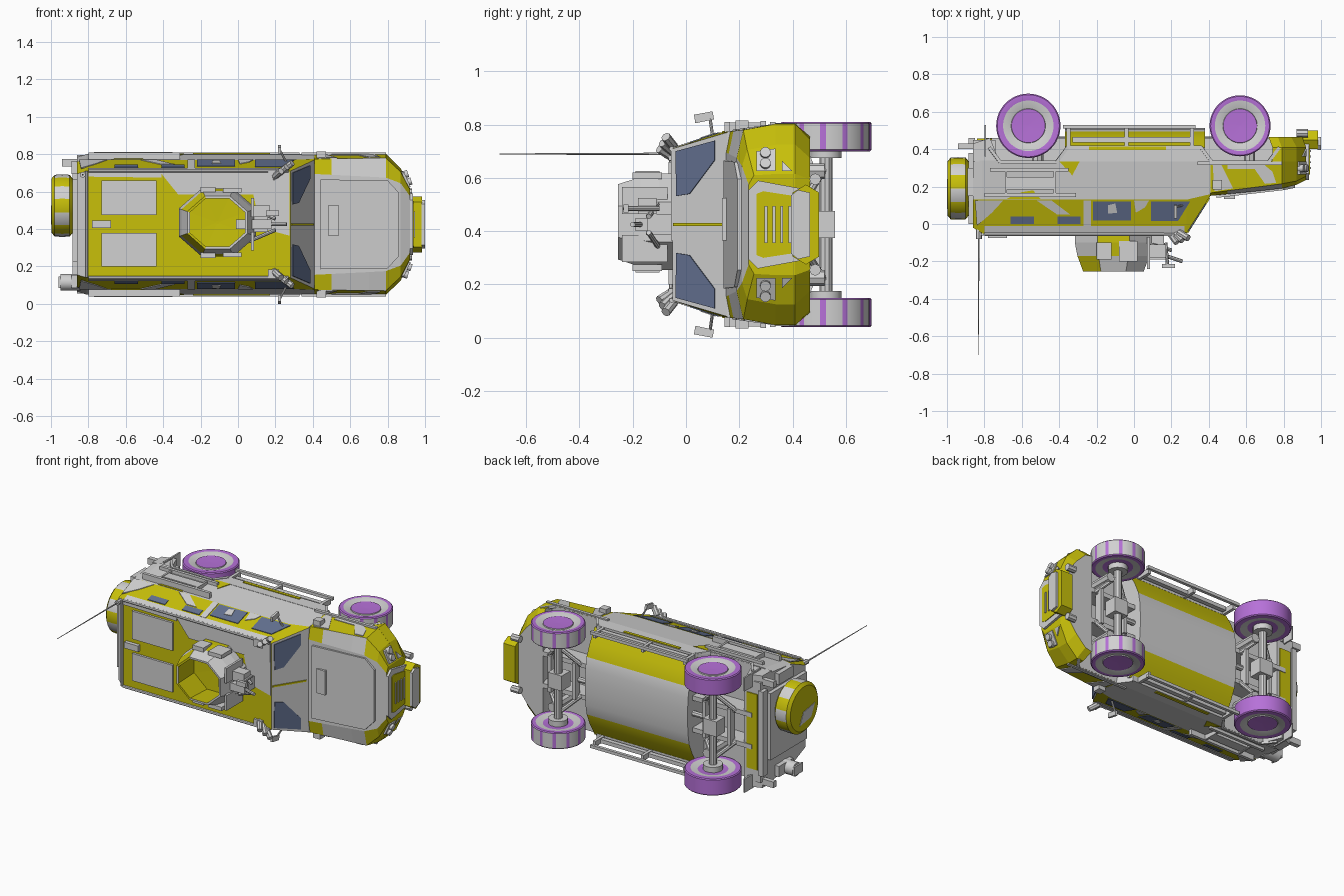
import bpy, bmesh, math
from mathutils import Vector

if "Cube" in bpy.data.objects:
    bpy.data.objects.remove(bpy.data.objects["Cube"])

MID = 0.425
def material(name, rgb):
    m = bpy.data.materials.new(name)
    m.use_nodes = True
    m.diffuse_color = (*rgb, 1)
    m.node_tree.nodes["Principled BSDF"].inputs["Base Color"].default_value = (*rgb, 1)
    return m
GREY, YELLOW, PURPLE, BLUE = range(4)
MATS = [material("light grey", (.64, .64, .64)), material("olive yellow", (.58, .53, .003)),
        material("purple", (.47, .165, .69)), material("blue glass", (.125, .165, .28))]

# Parts use (length, side, height); the vehicle lies on its side
def build(name, verts, faces, color=GREY, rule=None, smooth=False):
    bm = bmesh.new()
    vs = [bm.verts.new(v) for v in verts]
    for f in faces:
        bm.faces.new([vs[i] for i in f])
    bmesh.ops.recalc_face_normals(bm, faces=bm.faces)
    bm.normal_update()
    for f in bm.faces:
        f.material_index = rule(f.calc_center_median(), f.normal) if rule else color
    for v in bm.verts:
        x, s, h = v.co
        v.co = (x, -h, s + MID)
    me = bpy.data.meshes.new(name)
    bm.to_mesh(me)
    bm.free()
    for m in MATS:
        me.materials.append(m)
    ob = bpy.data.objects.new(name, me)
    bpy.context.collection.objects.link(ob)
    if smooth:
        bpy.ops.object.select_all(action='DESELECT')
        ob.select_set(True)
        bpy.context.view_layer.objects.active = ob
        bpy.ops.object.shade_smooth_by_angle(angle=math.radians(35))

def skin(name, rings, color=GREY, rule=None, smooth=False):
    n = len(rings[0])
    faces = [(r*n+i, r*n+(i+1) % n, (r+1)*n+(i+1) % n, (r+1)*n+i)
             for r in range(len(rings)-1) for i in range(n)]
    faces += [tuple(range(n)), tuple(range((len(rings)-1)*n, len(rings)*n))]
    build(name, [v for r in rings for v in r], faces, color, rule, smooth)

def hull(name, stations, rule, smooth=False):
    skin(name, [[(x, s, h) for s, h in half] + [(x, -s, h) for s, h in reversed(half)]
                for x, half in stations], rule=rule, smooth=smooth)

def box(name, x, s, h, color=GREY):
    skin(name, [[(a, s[0], h[0]), (a, s[1], h[0]), (a, s[1], h[1]), (a, s[0], h[1])]
                for a in x], color)

def slab(name, pts, h, color=GREY):
    skin(name, [[(x, s, a) for x, s in pts] for a in h], color)

def side_slab(name, pts, s, color=GREY):
    skin(name, [[(x, a, h) for x, h in pts] for a in s], color)

def tube(name, a, b, r, color=GREY, n=8, r2=None):
    a, b = Vector(a), Vector(b)
    d = (b - a).normalized()
    u = d.orthogonal().normalized()
    w = d.cross(u)
    dirs = [u*math.cos(2*math.pi*i/n) + w*math.sin(2*math.pi*i/n) for i in range(n)]
    skin(name, [[a + q*r for q in dirs], [b + q*(r2 or r) for q in dirs]], color, smooth=True)

def side_at(h):
    return .285 + (.05-h)/3 if h > -.13 else .345 + (-.13-h)*.143

def side_plate(name, pts, color, lift=.004):
    for k in (1, -1):
        skin(name, [[(x, k*(side_at(h)+o), h) for x, h in pts] for o in (-.002, lift)], color)

def rect(x0, x1, h0, h1):
    return [(x0, h0), (x1, h0), (x1, h1), (x0, h1)]

# Cabin and bonnet shells
cab = [(.285, .05), (.345, -.13), (.375, -.34)]
hull("cabin", [(-.86, [(.27, .02), (.335, -.13), (.36, -.34)]), (-.81, cab), (.28, cab),
               (.41, [(.345, -.153), (.35, -.16), (.375, -.34)])],
     lambda c, n: YELLOW if n.z > .9 or (c.z > -.13 and abs(n.y) > .5) else GREY)
def bonnet_rule(c, n):
    if abs(n.y) > .85 or (c.x > .8 and n.z < .8):
        return YELLOW
    return YELLOW if abs(c.y) > .2 and (c.x < .5 or c.x > .8) else GREY
hull("bonnet", [(.40, [(.27, -.15), (.349, -.165), (.375, -.34)]),
                (.50, [(.265, -.16), (.351, -.178), (.375, -.34)]),
                (.70, [(.255, -.18), (.354, -.203), (.375, -.34)]),
                (.79, [(.25, -.19), (.355, -.215), (.378, -.34)]),
                (.87, [(.22, -.21), (.28, -.23), (.3, -.34)]),
                (.92, [(.15, -.235), (.185, -.255), (.19, -.34)])], bonnet_rule)
chin = [[(.74, .378), (.79, .378), (.87, .3), (.92, .19)],
        [(.72, .33), (.77, .32), (.84, .25), (.9, .17)]]
skin("chin", [[(x, s, h) for x, s in half] + [(x, -s, h) for x, s in reversed(half)]
              for half, h in zip((chin[0], chin[0], chin[1]), (-.335, -.41, -.465))],
     rule=lambda c, n: GREY if n.z < -.8 or n.x < -.5 else YELLOW)
skin("bonnet_panel", [[(.44, s*.24, -.152+o) for s in (1, -1)] + [(.8, -.235, -.193+o),
     (.86, -.17, -.205+o), (.86, .17, -.205+o), (.8, .235, -.193+o)] for o in (-.01, .012)])
box("bonnet_vent", (.48, .54), (-.06, .1), (-.16, -.135))

# Belly and lower skirts
hull("belly", [(x, [(.355, -.34), (.355, -.41), (.27, -.46), (.19, -.495), (.12, -.507), (.04, -.512)])
               for x in (-.37, .38)],
     lambda c, n: YELLOW if .19 < abs(c.y) < .34 and n.z < -.5 else GREY, smooth=True)
box("rear_floor", (-.86, -.74), (-.33, .33), (-.45, -.335))
box("rear_floor_band", (-.84, -.76), (-.25, .25), (-.456, -.45), YELLOW)
for k in (1, -1):
    side_slab("side_skirt", [(-.42, -.335), (.42, -.335), (.36, -.42), (-.36, -.42)],
              (k*.34, k*.376))
    side_slab("rear_skirt", [(-.86, -.335), (-.72, -.335), (-.77, -.46), (-.86, -.43)],
              (k*.3, k*.37))
    side_slab("skirt_stripe", rect(-.24, .17, -.415, -.395), (k*.374, k*.381), YELLOW)
    box("step_board", (-.33, .31), (k*.345, k*.37), (-.465, -.435))
    box("step_bar", (-.38, .33), (k*.365, k*.385), (-.53, -.51))
    for x in (-.36, -.05, .3):
        box("step_bracket", (x, x+.02), (k*.34, k*.375), (-.515, -.40))
    # Wheel arch lips
    for cx in (-.565, .567):
        for a, b in (((-.21, -.41), (-.15, -.33)), ((-.15, -.33), (.15, -.33)), ((.15, -.33), (.21, -.41))):
            tube("arch_lip", (cx+a[0], k*.372, a[1]), (cx+b[0], k*.372, b[1]), .012, n=4)

# Side windows and paint patches
side_plate("side_window", rect(-.22, -.015, -.12, -.02), BLUE)
side_plate("side_window_patch", [(-.14, -.1), (-.1, -.11), (-.09, -.06), (-.14, -.055)], GREY, .007)
side_plate("door_window", [(.09, -.12), (.3, -.12), (.235, -.015), (.09, -.015)], BLUE)
for x in (-.66, -.41):
    side_plate("vision_slit", rect(x, x+.125, -.04, 0), BLUE)
side_plate("grey_patch", [(-.52, -.125), (-.44, -.125), (-.34, -.05), (-.41, -.05)], GREY)
side_plate("grey_patch", [(-.85, -.125), (-.7, -.125), (-.76, -.06), (-.84, .01)], GREY)
side_plate("grey_patch", rect(-.27, -.23, -.125, .01), GREY)
side_plate("grey_patch", [(0, -.125), (.08, -.125), (.06, -.09), (.01, -.06)], GREY)
side_plate("roof_edge_trim", rect(-.8, .27, .012, .046), GREY)
side_plate("yellow_patch", [(-.68, -.135), (-.5, -.135), (-.54, -.18), (-.6, -.17)], YELLOW)
side_plate("yellow_patch", [(-.33, -.26), (-.29, -.335), (-.4, -.335)], YELLOW)
side_plate("fender_patch", [(.43, -.175), (.53, -.19), (.46, -.33), (.42, -.33)], GREY)
side_plate("fender_patch", [(.7, -.215), (.76, -.22), (.74, -.28), (.68, -.33), (.62, -.33)], GREY)
side_plate("fender_line", rect(.5, .66, -.315, -.295), GREY)

# Windscreen glass
def screen(s, h, o):
    return (.28 + (.05-h)*.634 + o, s, h + o*.6)
for k in (1, -1):
    pts = [(.275, .037), (.315, -.11), (.242, -.11), (.115, -.015), (.107, .034)]
    skin("windscreen_glass", [[screen(k*s, h, o) for s, h in pts] for o in (-.002, .005)], BLUE)
skin("windscreen_bar", [[screen(s, h, o) for s, h in ((-.005, .045), (.005, .045), (.005, -.14), (-.005, -.14))]
                        for o in (-.002, .006)], YELLOW)

# Roof hatches and trim
box("roof_hatch", (-.73, -.435), (.05, .235), (.045, .065))
box("roof_hatch", (-.73, -.435), (-.225, -.045), (.045, .065))
box("roof_vent", (-.78, -.68), (-.02, .02), (.045, .075))
slab("roof_patch", [(-.42, .284), (.275, .284), (.275, .16), (-.32, .16)], (.045, .057))
slab("roof_patch", [(.08, .17), (.275, .17), (.275, -.06), (.12, -.02)], (.045, .056))
slab("roof_patch", [(-.8, .284), (-.41, .284), (-.41, .25), (-.8, .255)], (.045, .057))
for k in (1, -1):
    tube("roof_rail", (-.8, k*.285, .055), (.27, k*.285, .055), .009, n=6)
    tube("roof_cross_rail", (-.81, 0, .055), (-.81, k*.285, .055), .009, n=6)
    for i in range(3):
        tube("smoke_launcher", (.19+i*.025, k*(.25+i*.02), .045), (.23+i*.03, k*(.285+i*.022), .10-i*.012), .018)
    box("launcher_base", (.16, .22), (k*.24, k*.29), (.04, .065))

# Turret with open top
cx = -.11
prof = [(.23, .045), (.23, .10), (.215, .17), (.18, .255), (.165, .255), (.18, .07), (.01, .065)]
def turret_rule(c, n):
    if c.z < .068 or (c.x-cx)*n.x + c.y*n.y < -.01:
        return YELLOW
    if c.z > .17:
        return YELLOW if c.x < cx-.1 and abs(c.y) > .05 else GREY
    return YELLOW if abs(c.y) > .14 else GREY
skin("turret_shell", [[(cx + .97*r*math.cos(t), .01 + .85*r*math.sin(t), h)
      for t in [math.pi*(i+.5)/4 for i in range(8)]] for r, h in prof], rule=turret_rule)
for k in (1, -1):
    box("gun_shield", (.07, .085), (k*.04, k*.14), (.07, .24))
    box("turret_side_box", (-.2, -.12), (.01+k*.16, .01+k*.19), (.1, .19))
    box("turret_side_box", (-.08, .02), (.01+k*.16, .01+k*.185), (.09, .2))
    tube("gun_arm", (.06, k*.09, .1), (.2, k*.03, .14), .01)
box("gun_mount", (.06, .16), (-.04, .04), (.05, .15))
box("gun_receiver", (-.01, .18), (-.025, .025), (.145, .19))
tube("gun_barrel", (.17, 0, .17), (.26, 0, .2), .01)
box("ammo_box", (.08, .17), (.04, .1), (.11, .18))
tube("sight_post", (.17, .06, .1), (.18, .06, .235), .009)
box("sight", (.15, .22), (.045, .075), (.215, .235))

# Wheels
def wheel(name, cx, k, r, lugs):
    n = 48
    prof = [(.005, .375), (.09, .378), (.092, .372), (.135, .385), (r-.006, .385), (r, .379),
            (r, .281), (r-.006, .275), (.135, .275), (.092, .285), (.005, .285)]
    def rule(c, nrm):
        d = math.hypot(c.x-cx, c.z+.525)
        if d > r-.0025 and lugs:
            return PURPLE if int((math.atan2(c.z+.525, c.x-cx)+math.pi)/(2*math.pi)*n) % 4 == 0 else GREY
        return GREY if .088 < d < .13 else PURPLE
    skin(name, [[(cx + q*math.cos(2*math.pi*i/n), k*w, -.525 + q*math.sin(2*math.pi*i/n))
                 for i in range(n)] for q, w in prof], rule=rule, smooth=True)
for k in (1, -1):
    wheel("rear_wheel", -.565, k, .172, False)
    wheel("front_wheel", .567, k, .163, True)

# Axles, frame rails and suspension
for cx in (-.565, .567):
    tube("axle", (cx, -.29, -.525), (cx, .29, -.525), .025, n=10)
    box("differential", (cx-.05, cx+.05), (-.05, .05), (-.56, -.47))
    for k in (1, -1):
        tube("brake_drum", (cx, k*.25, -.525), (cx, k*.29, -.525), .06, n=12)
        tube("spring", (cx+.05, k*.2, -.52), (cx+.05, k*.2, -.34), .03)
        for d in (-1, 1):
            tube("link_arm", (cx, k*.22, -.525), (cx+d*.12, k*.1, -.45), .014)
            box("sub_frame", (cx+d*.09-.012, cx+d*.09+.012), (-.12, .12), (-.49, -.44))
for k in (1, -1):
    box("frame_rail", (-.8, .8), (k*.09, k*.12), (-.46, -.335))
tube("drive_shaft", (-.5, 0, -.45), (.5, 0, -.45), .018)

# Nose, grille, lamps and bumper
def face_plate(name, pts, x, color):
    half = pts + [(-s, h) for s, h in reversed(pts)]
    skin(name, [[(a, s, h) for s, h in half] for a in x], color)
face_plate("grille_frame", [(.13, -.235), (.165, -.27), (.13, -.46)], (.9, .935), GREY)
face_plate("grille", [(.115, -.265), (.125, -.29), (.105, -.42)], (.934, .94), YELLOW)
for i in range(4):
    box("grille_slat", (.938, .946), (-.07, .07), (-.305-i*.03, -.295-i*.03))
face_plate("front_bumper", [(.12, -.40), (.15, -.45), (.12, -.50)], (.9, .985), YELLOW)
face_plate("bumper_tip", [(.11, -.395), (.13, -.42), (.12, -.465)], (.98, 1.0), GREY)
for k in (1, -1):
    skin("lamp_panel", [[(.92-(s-.19)*.4545+o, k*s, h) for s, h in ((.2, -.265), (.2, -.335),
         (.285, -.335), (.275, -.265))] for o in (-.01, .008)])
    skin("cheek_panel", [[(.92-(s-.19)*.4545+o, k*s, h) for s, h in ((.2, -.36), (.2, -.4), (.24, -.36))]
                         for o in (-.01, .007)])
    for s in (.222, .262):
        x = .92-(s-.19)*.4545
        tube("headlamp", (x-.01, k*s, -.298), (x+.022, k*(s+.01), -.298), .02, n=12)
    tube("tow_hook", (.87, k*.17, -.485), (.93, k*.17, -.485), .022)
    box("indicator", (.42, .47), (k*.355, k*.39), (-.235, -.185))
    box("fender_rail", (.34, .79), (k*.36, k*.385), (-.335, -.315))
    # Mirrors
    skin("mirror", [[(x, k*.38, -.035), (x, k*.395, -.105), (x, k*.425, -.1), (x, k*.412, -.03)]
                    for x in (.215, .23)])
    tube("mirror_arm", (.26, k*.33, -.1), (.222, k*.4, -.09), .006)
    # Side racks
    box("rack_rail", (-.8, -.31), (k*.345, k*.385), (-.165, -.145))
    box("rack_rail", (-.77, -.35), (k*.36, k*.388), (-.3, -.28))
    box("side_locker", (-.69, -.43), (k*.345, k*.38), (-.25, -.185))
    for x in (-.69, -.43):
        box("rack_strut", (x, x+.012), (k*.35, k*.383), (-.29, -.15))
    box("tail_lamp", (-.89, -.86), (k*.27, k*.34), (-.3, -.15))
    box("mud_flap", (-.8, -.79), (k*.29, k*.38), (-.53, -.36))
    box("rear_bracket", (-.94, -.86), (k*.31, k*.35), (-.43, -.40))

# Rear door, spare wheel, exhaust and antenna
box("rear_door", (-.885, -.855), (-.2, .24), (-.38, 0))
box("rear_bumper", (-.885, -.85), (-.28, .28), (-.46, -.41))
def spare_rule(c, n):
    wave = math.sin(7*math.atan2(c.z+.19, c.y-.1))
    return GREY if abs(n.x) < .9 and -.985 < c.x < -.9 and (wave > .1 if c.x > -.95 else wave > .7) else YELLOW
skin("spare_wheel", [[(x, .1 + r*math.cos(2*math.pi*i/28), -.19 + r*math.sin(2*math.pi*i/28))
     for i in range(28)] for x, r in ((-.88, .14), (-.9, .165), (-.94, .167), (-.98, .165), (-.997, .145))],
     rule=spare_rule, smooth=True)
patch = [(.02, -.12), (.1, -.08), (.08, -.2), (.0, -.24)]
skin("spare_cover_patch", [[(x, s, h) for s, h in patch] for x in (-1.0, -.995)])
tube("exhaust", (-.95, -.31, -.2), (-.84, -.31, -.2), .045, n=14)
box("exhaust_guard", (-.96, -.95), (-.34, -.28), (-.24, -.15))
tube("antenna_base", (-.83, .265, .0), (-.83, .265, .08), .016)
tube("antenna", (-.83, .265, .07), (-.833, .265, .70), .005, n=6, r2=.002)
